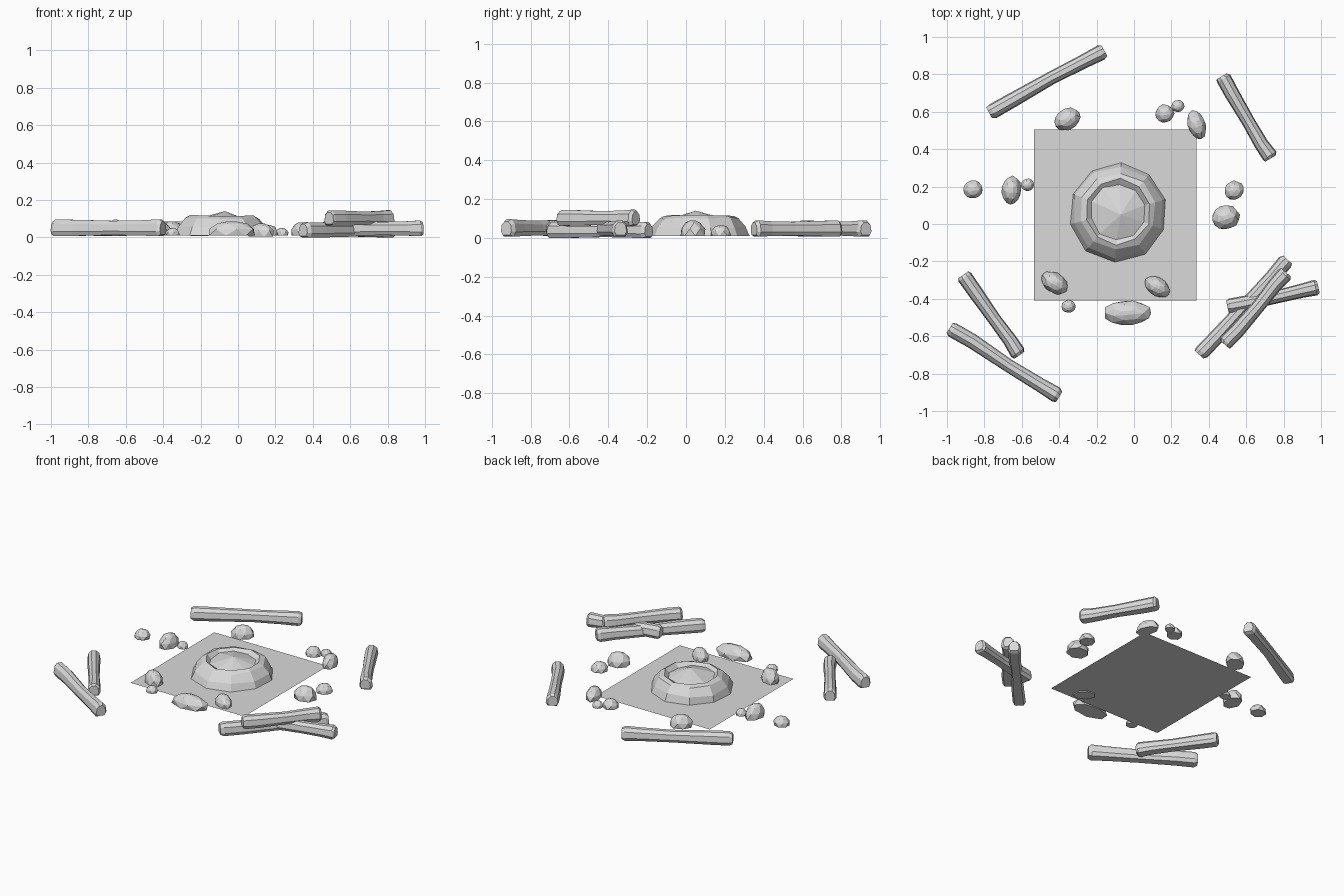
import bpy, bmesh, math, random
from mathutils import Vector

random.seed(4)
if "Cube" in bpy.data.objects:
    bpy.data.objects.remove(bpy.data.objects["Cube"], do_unlink=True)

# One shared stone-grey material
grey = bpy.data.materials.new("light_grey")
grey.use_nodes = True
grey.diffuse_color = (0.7, 0.7, 0.7, 1)
grey.node_tree.nodes["Principled BSDF"].inputs["Base Color"].default_value = grey.diffuse_color


def finish(bm, name):
    bmesh.ops.recalc_face_normals(bm, faces=bm.faces)
    mesh = bpy.data.meshes.new(name)
    bm.to_mesh(mesh)
    bm.free()
    mesh.materials.append(grey)
    obj = bpy.data.objects.new(name, mesh)
    bpy.context.collection.objects.link(obj)
    return obj


def skin(bm, rings):
    """Join successive rings of points with quads; return the vertex rings."""
    loops = [[bm.verts.new(p) for p in ring] for ring in rings]
    n = len(loops[0])
    for a, b in zip(loops, loops[1:]):
        for i in range(n):
            j = (i + 1) % n
            bm.faces.new((a[i], a[j], b[j], b[i]))
    return loops


def log(name, start, end, base=0.008, height=0.08, width=0.04):
    """Rough-hewn log: a flat-bottomed section with thicker ends."""
    a, b = Vector((*start, base)), Vector((*end, base))
    along = (b - a).normalized()
    side = Vector((-along.y, along.x, 0))
    half = [(0.7, 0), (1, 0.27), (0.85, 0.75), (0.35, 1)]
    section = half + [(-s, h) for s, h in reversed(half)]
    rings = []
    for t, k in ((0, 0.8), (0.03, 1.02), (0.2, 1), (0.55, 0.88), (0.82, 0.95), (0.97, 1.05), (1, 0.8)):
        sway = random.uniform(-0.004, 0.004)
        rings.append([a.lerp(b, t) + side * (s * width * k + sway)
                      + Vector((0, 0, height * (0.45 + (h - 0.45) * k)))
                      for s, h in section])
    bm = bmesh.new()
    loops = skin(bm, rings)
    bm.faces.new(loops[0])
    bm.faces.new(loops[-1])
    finish(bm, name)


def rock(name, x, y, rx, ry, height, turn=0, base=0.01):
    """Faceted half-boulder, the hull of a few jittered rings."""
    bm = bmesh.new()
    c, s = math.cos(math.radians(turn)), math.sin(math.radians(turn))
    for level, k in ((0, 0.97), (0.45, 0.95), (0.85, 0.62), (1, 0.22)):
        sides = 4 if level == 1 else 7
        for i in range(sides):
            ang = math.tau * i / sides + level
            r = k * random.uniform(0.95, 1.05)
            u, v = rx * r * math.cos(ang), ry * r * math.sin(ang)
            bm.verts.new((x + u * c - v * s, y + u * s + v * c, base + level * (height - base)))
    hull = bmesh.ops.convex_hull(bm, input=bm.verts)
    bmesh.ops.delete(bm, geom=list({v for v in hull["geom_interior"] if isinstance(v, bmesh.types.BMVert)}),
                     context="VERTS")
    bmesh.ops.dissolve_limit(bm, angle_limit=0.12, verts=bm.verts, edges=bm.edges)
    finish(bm, name)


# Ground sheet
bm = bmesh.new()
bm.faces.new([bm.verts.new((x, y, 0.01)) for x, y in
              ((-0.535, -0.41), (0.335, -0.41), (0.335, 0.505), (-0.535, 0.505))])
finish(bm, "ground_sheet")

# Fire pit: sloping ring wall, flat rim, sunken lip and a low ash dome
bm = bmesh.new()
rings = []
for r, z in ((0.265, 0.01), (0.245, 0.055), (0.205, 0.103), (0.175, 0.117), (0.15, 0.092)):
    ring = []
    for i in range(10):
        ang = math.tau * (i + 0.4) / 10
        k = r * random.uniform(0.97, 1.03)
        ring.append((-0.085 + k * math.cos(ang), 0.065 + k * math.sin(ang),
                     z + (random.uniform(-0.006, 0.006) if z > 0.02 else 0)))
    rings.append(ring)
loops = skin(bm, rings)
bm.faces.new(loops[0])
apex = bm.verts.new((-0.07, 0.05, 0.14))
for i in range(10):
    bm.faces.new((loops[-1][i], loops[-1][(i + 1) % 10], apex))
finish(bm, "fire_pit")

# Logs around the camp
log("back_right_log", (-0.775, 0.595), (-0.16, 0.93))
log("back_left_log", (0.47, 0.79), (0.73, 0.35))
log("front_right_inner_log", (-0.91, -0.27), (-0.61, -0.7))
log("front_right_outer_log", (-0.985, -0.555), (-0.4, -0.925), height=0.086)
log("pile_long_log", (0.35, -0.7), (0.82, -0.19), base=0)
log("pile_cross_log", (0.5, -0.445), (0.985, -0.335))
log("pile_top_log", (0.485, -0.645), (0.815, -0.26), base=0.063)

# Scattered rocks: x, y, radii, top height, turn
rocks = [
    (-0.355, 0.56, 0.075, 0.058, 0.085, 30),
    (0.165, 0.59, 0.052, 0.05, 0.065, 0),
    (0.235, 0.63, 0.036, 0.034, 0.05, 20),
    (0.335, 0.53, 0.08, 0.05, 0.08, 108),
    (-0.86, 0.185, 0.054, 0.05, 0.065, 0),
    (-0.655, 0.18, 0.08, 0.054, 0.095, 85),
    (-0.57, 0.21, 0.036, 0.034, 0.05, 0),
    (0.535, 0.18, 0.054, 0.052, 0.065, 40),
    (0.49, 0.035, 0.077, 0.066, 0.09, 10),
    (-0.425, -0.315, 0.08, 0.055, 0.085, -35),
    (-0.35, -0.44, 0.038, 0.036, 0.05, 0),
    (0.125, -0.335, 0.076, 0.05, 0.075, -35),
    (-0.035, -0.475, 0.133, 0.068, 0.085, 0),
]
for n, spec in enumerate(rocks, 1):
    rock(f"rock_{n}", *spec, base=0.004 if n == 12 else 0.01)
